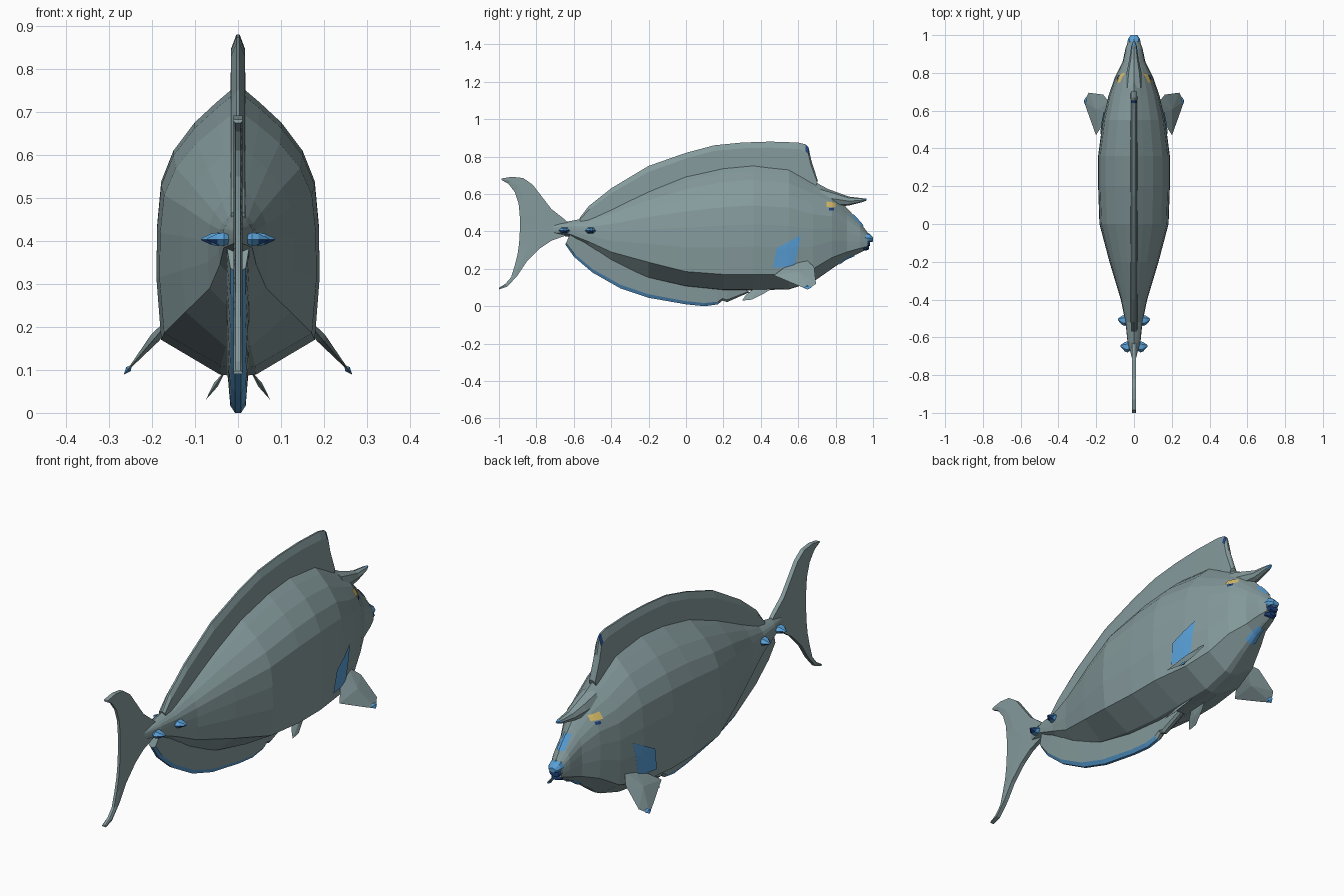
import bpy, bmesh, math
from mathutils import Vector
from mathutils.bvhtree import BVHTree

if "Cube" in bpy.data.objects:
    bpy.data.objects.remove(bpy.data.objects["Cube"])


def material(name, col):
    m = bpy.data.materials.new(name)
    m.diffuse_color = (*col, 1)
    m.use_nodes = True
    m.node_tree.nodes["Principled BSDF"].inputs["Base Color"].default_value = m.diffuse_color
    return m


GREY = material("grey skin", (0.235, 0.325, 0.335))
BLUE = material("bright blue", (0.10, 0.35, 0.68))
NAVY = material("navy", (0.015, 0.06, 0.22))
YELLOW = material("yellow", (0.70, 0.52, 0.14))
MATS = [GREY, BLUE, NAVY, YELLOW]


def finish(name, bm, recalc=True):
    if recalc:
        bmesh.ops.recalc_face_normals(bm, faces=bm.faces[:])
    me = bpy.data.meshes.new(name)
    bm.to_mesh(me)
    bm.free()
    for m in MATS:
        me.materials.append(m)
    ob = bpy.data.objects.new(name, me)
    bpy.context.collection.objects.link(ob)
    return ob


def loft(name, rings, rule=lambda i, j: 0):
    """Skin closed rings; rule(row, segment) gives the material index."""
    bm = bmesh.new()
    vs = [[bm.verts.new(p) for p in r] for r in rings]
    n = len(rings[0])
    for i in range(len(vs) - 1):
        for j in range(n):
            k = (j + 1) % n
            f = bm.faces.new((vs[i][j], vs[i][k], vs[i + 1][k], vs[i + 1][j]))
            f.material_index = rule(i, j)
    for r, i in ((vs[0], 0), (vs[-1], len(vs) - 2)):
        bm.faces.new(r).material_index = rule(i, 0)
    return finish(name, bm)


def fin(name, rows, t, mid, rule=lambda i, j: 0):
    """Thin upright fin: rows of inner (y, z) and outer (y, z)."""
    rings = []
    for y0, z0, y1, z1 in rows:
        pts = [(y0 + (y1 - y0) * s, z0 + (z1 - z0) * s) for s in (0, mid, 1)]
        right = [(w, *p) for w, p in zip(t, pts)]
        rings.append(right + [(-x, y, z) for x, y, z in reversed(right)])
    return loft(name, rings, rule)


def leaf(name, outline, x_of, side, puff, mat=0):
    """Flat side fin: an outline in (y, z) swollen at its middle."""
    bm = bmesh.new()
    rim = [bm.verts.new((side * x_of(z), y, z)) for y, z in outline]
    c = sum((v.co for v in rim), Vector()) / len(rim)
    d = Vector((side * 0.76, 0, 0.65)) * puff
    for tip in (bm.verts.new(c + d), bm.verts.new(c - d)):
        for a, b in zip(rim, rim[1:] + rim[:1]):
            bm.faces.new((a, b, tip)).material_index = mat
    return finish(name, bm)


# Body: stations of y, top, side ridge, bottom, half width
stations = [
    (-.72, .44, .395, .385, .008), (-.62, .455, .385, .37, .035),
    (-.52, .475, .345, .31, .045), (-.40, .53, .29, .235, .07),
    (-.20, .625, .235, .15, .13), (0, .705, .185, .105, .183),
    (.20, .75, .17, .085, .19), (.36, .765, .17, .085, .19),
    (.55, .745, .17, .09, .165), (.68, .67, .20, .13, .135),
    (.78, .615, .26, .20, .10), (.86, .525, .29, .255, .06),
    (.93, .45, .31, .285, .045), (.97, .395, .32, .305, .03)]
section = [(.26, .07), (.53, .15), (.79, .26), (.94, .38), (.99, .55), (1, .75), (.94, 1)]
rings = []
for y, top, ridge, bottom, w in stations:
    half = [(w * a, y, top - (top - ridge) * b) for a, b in section]
    half.append((w * .22, y, bottom + .004))
    rings.append([(0, y, top)] + half + [(0, y, bottom)]
                 + [(-p[0], p[1], p[2]) for p in reversed(half)])
body = loft("body", rings)
tree = BVHTree.FromPolygons([v.co.copy() for v in body.data.vertices],
                            [list(p.vertices) for p in body.data.polygons])


def patch(name, corners, direction, mat, n=6):
    """Painted mark: a four-cornered grid laid onto the body along a direction."""
    d = Vector(direction)
    a, b, c, e = (Vector(p) for p in corners)
    bm = bmesh.new()
    g = []
    for i in range(n + 1):
        row = []
        for j in range(n + 1):
            p = a.lerp(b, i / n).lerp(e.lerp(c, i / n), j / n)
            hit = tree.ray_cast(p, d)
            row.append(bm.verts.new((hit[0] if hit[0] else p) - d * .005))
        g.append(row)
    for i in range(n):
        for j in range(n):
            f = bm.faces.new((g[i][j], g[i + 1][j], g[i + 1][j + 1], g[i][j + 1]))
            f.normal_update()
            if f.normal.dot(d) > 0:
                f.normal_flip()
            f.material_index = mat
    return finish(name, bm, False)


# Tail fin, from upper tip to lower tip
fin("tail_fin", [
    (-.985, .683, -.987, .675), (-.93, .692, -.95, .655), (-.87, .685, -.915, .61),
    (-.82, .65, -.895, .55), (-.77, .585, -.89, .50), (-.72, .52, -.888, .47),
    (-.65, .465, -.888, .44), (-.60, .42, -.888, .41), (-.65, .375, -.89, .37),
    (-.72, .35, -.893, .33), (-.78, .31, -.90, .28), (-.85, .24, -.915, .22),
    (-.90, .165, -.935, .155), (-.955, .105, -.965, .12), (-1, .09, -1, .098)],
    (.010, .010, .006), .6)

# Dorsal fin, with a small blue mark at its front tip
fin("dorsal_fin", [
    (-.56, .44, -.57, .47), (-.50, .45, -.52, .535), (-.40, .50, -.40, .63),
    (-.20, .59, -.20, .75), (0, .67, 0, .82), (.15, .71, .15, .86), (.30, .72, .30, .875),
    (.45, .72, .45, .88), (.60, .70, .60, .875), (.635, .68, .64, .865),
    (.65, .66, .655, .85), (.66, .65, .67, .78), (.69, .63, .705, .67)],
    (.018, .016, .004), .8, lambda i, j: 2 if i == 9 and j in (1, 2, 3) else 0)

# Anal fin, blue along the outer edge
fin("anal_fin", [
    (-.62, .385, -.645, .33), (-.55, .345, -.60, .265), (-.48, .30, -.50, .18),
    (-.35, .235, -.35, .095), (-.20, .18, -.20, .045), (0, .13, 0, .01), (.10, .12, .10, 0),
    (.17, .11, .17, .01), (.195, .11, .195, .03), (.22, .11, .22, .022), (.30, .10, .34, .075)],
    (.026, .018, .007), .86, lambda i, j: 1 if i < 7 and j in (1, 2, 3) else 0)

# Horn: stations of y, centre z, half width, half height
horn = [(.72, .585, .05, .055), (.80, .572, .04, .04), (.87, .562, .025, .024),
        (.945, .567, .014, .010), (.965, .57, .006, .005)]
loft("horn", [[(w * math.cos(k * math.pi / 4), y, z + h * math.sin(k * math.pi / 4))
               for k in range(8)] for y, z, w, h in horn],
     lambda i, j: 1 if i == 3 else 0)


# Lips
def lip(name, stops, mat):
    loft(name, [[(w * math.cos(k * math.pi / 4), y, z + h * math.sin(k * math.pi / 4))
                 for k in range(8)] for y, z, w, h in stops], lambda i, j: mat)


lip("upper_lip", [(.945, .367, .036, .034), (.98, .365, .032, .024), (1, .357, .018, .012)], 1)
lip("mouth", [(.95, .335, .032, .022), (.985, .338, .026, .016)], 2)
lip("lower_lip", [(.94, .322, .032, .022), (.965, .312, .028, .014), (.978, .312, .018, .008)], 2)

for s, tag in ((1, "right"), (-1, "left")):
    # Side fins
    pec = lambda z: .18 + (.19 - z) * .85
    leaf("pectoral_fin_" + tag, [(.47, .165), (.53, .21), (.58, .245), (.64, .252), (.685, .21),
                                 (.695, .12), (.65, .09), (.60, .11)], pec, s, .012)
    leaf("pectoral_tip_" + tag, [(.625, .10), (.64, .112), (.67, .108), (.67, .10), (.65, .089)],
         pec, s, .007, 1)
    leaf("pelvic_fin_" + tag, [(.30, .03), (.32, .06), (.37, .10), (.47, .10), (.42, .07),
                               (.35, .035)], lambda z: .035 + (.09 - z) * .67, s, .006)
    # Tail spines
    for n, y, x0 in ((1, -.65, .018), (2, -.51, .032)):
        loft(f"tail_spine_{n}_{tag}",
             [[(s * (x0 + dx), y + dy + r * math.cos(k * math.pi / 3),
                .404 + r * .6 * math.sin(k * math.pi / 3)) for k in range(6)]
              for dx, r, dy in ((0, .018, 0), (.015, .03, 0), (.03, .025, 0), (.054, .004, .005))],
             lambda i, j: 2 if i == 2 and j in (3, 4, 5) else 1)

    # Painted marks on the side
    def mark(name, yz, mat, n=6):
        patch(name + "_" + tag, [(s, y, z) for y, z in yz], (-s, 0, 0), mat, n)

    mark("cheek_mark", [(.465, .205), (.485, .31), (.615, .38), (.58, .21)], 1)
    mark("eye", [(.75, .53), (.75, .56), (.80, .553), (.80, .53)], 3, 3)
    mark("pupil", [(.765, .512), (.765, .525), (.79, .525), (.79, .512)], 2, 2)

# Painted marks on the snout and the chin
patch("snout_mark", [(-.02, 2, .43), (-.02, 2, .49), (.02, 2, .49), (.02, 2, .43)], (0, -1, 0), 1)
patch("chin_mark", [(-.03, .82, -1), (-.02, .9, -1), (.02, .9, -1), (.03, .82, -1)], (0, 0, 1), 1)
